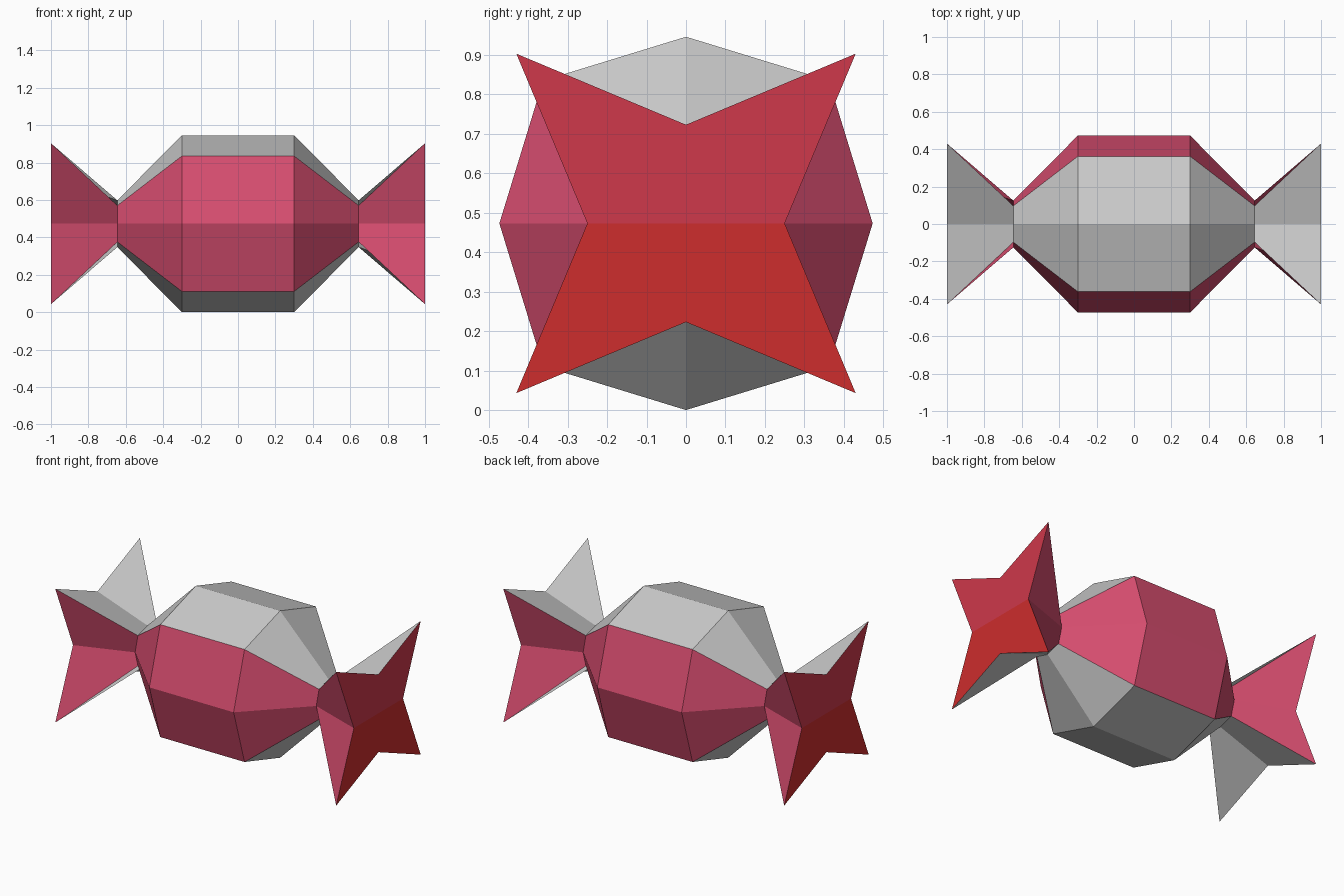
import bpy, bmesh, math

if "Cube" in bpy.data.objects:
    bpy.data.objects.remove(bpy.data.objects["Cube"])

CENTRE_Z = 0.473


def material(name, rgb):
    m = bpy.data.materials.new(name)
    m.diffuse_color = (*rgb, 1)
    m.use_nodes = True
    m.node_tree.nodes["Principled BSDF"].inputs["Base Color"].default_value = m.diffuse_color
    return m


MATS = [material("plain_wrap", (0.8, 0.8, 0.8)),
        material("pink_wrap", (0.68, 0.075, 0.16)),
        material("red_end", (0.61, 0.026, 0.026)),
        material("crimson_end", (0.62, 0.04, 0.07))]


def loft(name, sections, cap=None):
    """Eight-sided loft along x; each section is (x, ridge radius, corner offset)."""
    bm = bmesh.new()
    rings = []
    for x, ridge, corner in sections:
        ring = []
        for k in range(8):
            r = corner * math.sqrt(2) if k % 2 else ridge
            a = k * math.pi / 4
            ring.append(bm.verts.new((x, r * math.cos(a), CENTRE_Z + r * math.sin(a))))
        rings.append(ring)
    for a, b in zip(rings, rings[1:]):
        for k in range(8):
            n = (k + 1) % 8
            face = bm.faces.new((a[k], a[n], b[n], b[k]))
            face.material_index = 1 if k in (0, 3, 4, 7) else 0
    # star-shaped cap in an upper and a lower half
    if cap is not None:
        ring = rings[cap]
        for start, mat in ((0, 3), (4, 2)):
            loop = [ring[(start + i) % 8] for i in range(5)]
            if cap == 0:
                loop.reverse()
            bm.faces.new(loop).material_index = mat
    mesh = bpy.data.meshes.new(name)
    bm.to_mesh(mesh)
    bm.free()
    for m in MATS:
        mesh.materials.append(m)
    obj = bpy.data.objects.new(name, mesh)
    bpy.context.collection.objects.link(obj)
    return obj


NECK = (0.645, 0.125, 0.097)
BODY = (0.30, 0.473, 0.362)
FLARE = (1.0, 0.25, 0.43)


def flip(section):
    return (-section[0], *section[1:])


# candy body tapering to both necks
loft("candy_body", [flip(NECK), flip(BODY), BODY, NECK])

# flared wrapper ends
loft("wrapper_end_right", [NECK, FLARE], cap=1)
loft("wrapper_end_left", [flip(FLARE), flip(NECK)], cap=0)
